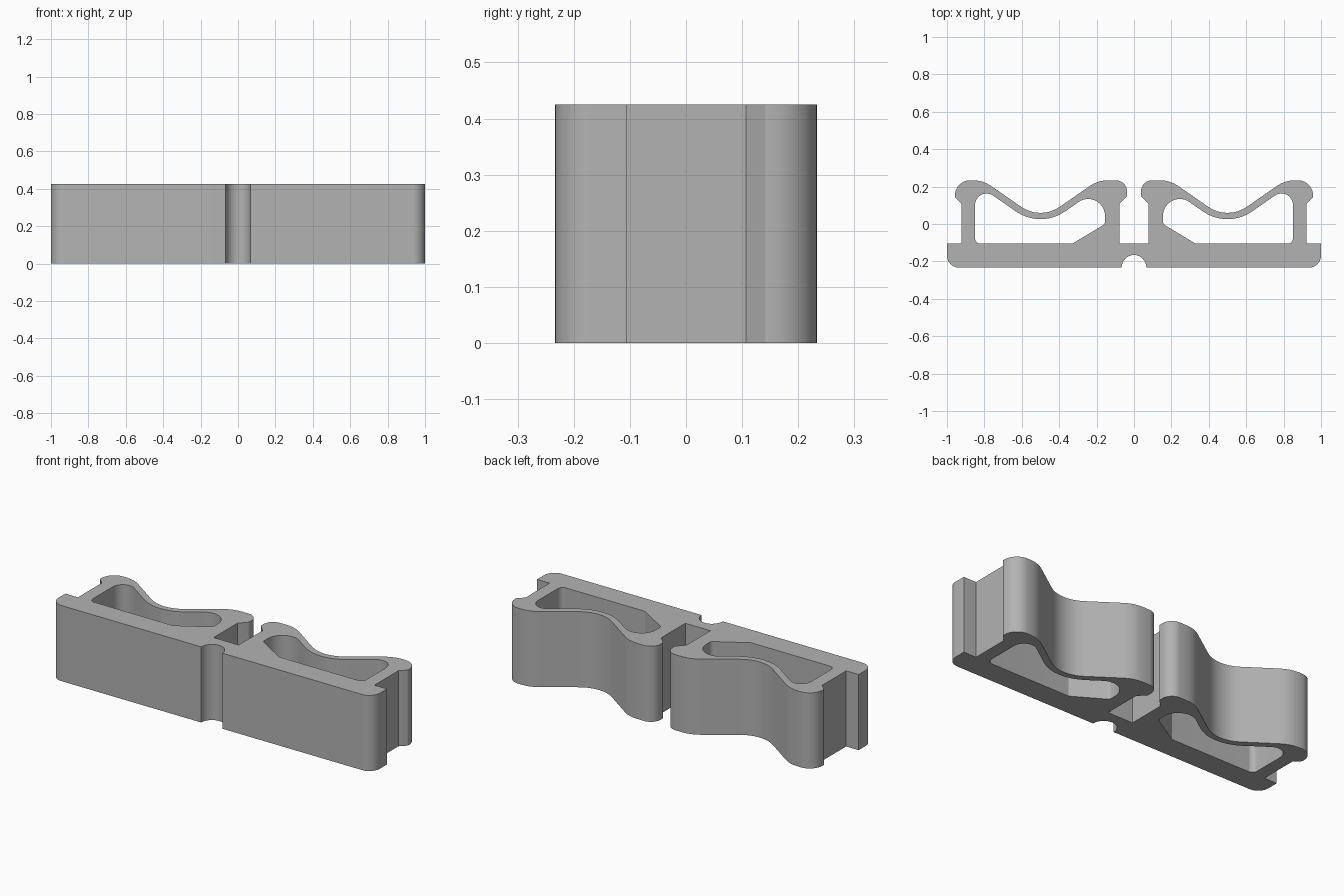
import bpy, bmesh, math
from mathutils import Vector

if "Cube" in bpy.data.objects:
    bpy.data.objects.remove(bpy.data.objects["Cube"], do_unlink=True)

HEIGHT = 0.425
BACK = 0.2335
FLOOR = -0.105


def fillet(corners, closed):
    """Round each corner (x, y, radius) of a path with an arc."""
    pts = []
    n = len(corners)
    for i, (x, y, r) in enumerate(corners):
        p = Vector((x, y))
        if r == 0 or (not closed and i in (0, n - 1)):
            pts.append(p)
            continue
        a = (Vector(corners[i - 1][:2]) - p).normalized()
        b = (Vector(corners[(i + 1) % n][:2]) - p).normalized()
        half = a.angle(b) / 2
        centre = p + (a + b).normalized() * (r / math.sin(half))
        start = p + a * (r / math.tan(half)) - centre
        end = p + b * (r / math.tan(half)) - centre
        sweep = math.atan2(start.x * end.y - start.y * end.x, start.dot(end))
        steps = max(3, math.ceil(abs(sweep) / math.radians(9)))
        for k in range(steps + 1):
            t = sweep * k / steps
            c, s = math.cos(t), math.sin(t)
            pts.append(centre + Vector((c * start.x - s * start.y,
                                        s * start.x + c * start.y)))
    return pts


def mirrored(pts):
    return [Vector((-p.x, p.y)) for p in reversed(pts)]


# Half outline: base, end post with lip, wavy back wall, inner post
half_outline = fillet([
    (0.066, -BACK, 0), (1.0, -BACK, 0.065), (1.0, FLOOR, 0),
    (0.922, FLOOR, 0), (0.922, 0.107, 0), (0.957, 0.142, 0.01),
    (0.957, BACK, 0.08), (0.807, BACK, 0.17), (0.5, 0.02, 0.18),
    (0.193, BACK, 0.17), (0.037, BACK, 0.06), (0.037, 0.15, 0.01),
    (0.078, 0.107, 0), (0.078, FLOOR, 0)], closed=False)

# Round relief groove at the middle of the front
groove = [Vector((0.066 * math.cos(a), -BACK + 0.068 * math.sin(a)))
          for a in (math.pi * (1 - k / 16) for k in range(1, 16))]

# Window through each half
window = fillet([
    (0.85, FLOOR, 0.03), (0.85, 0.22, 0.062), (0.5, -0.025, 0.23),
    (0.155, 0.2165, 0.09), (0.155, 0.0, 0.025), (0.33, FLOOR, 0)], closed=True)

loops = [half_outline + mirrored(half_outline) + groove, window, mirrored(window)]

# Fill the profile and raise it to full height
bm = bmesh.new()
edges = []
for loop in loops:
    verts = [bm.verts.new((p.x, p.y, 0)) for p in loop]
    edges += [bm.edges.new((v, verts[(i + 1) % len(verts)]))
              for i, v in enumerate(verts)]
bmesh.ops.triangle_fill(bm, edges=edges, use_beauty=True, normal=(0, 0, 1))
raised = bmesh.ops.extrude_face_region(bm, geom=bm.faces[:], use_keep_orig=True)
bmesh.ops.translate(bm, vec=(0, 0, HEIGHT),
                    verts=[g for g in raised["geom"] if isinstance(g, bmesh.types.BMVert)])
bmesh.ops.recalc_face_normals(bm, faces=bm.faces[:])
mesh = bpy.data.meshes.new("double_clip_body")
bm.to_mesh(mesh)
bm.free()

body = bpy.data.objects.new("double_clip_body", mesh)
bpy.context.collection.objects.link(body)

# Plain grey finish
grey = bpy.data.materials.new("plain_grey")
grey.use_nodes = True
colour = (0.45, 0.45, 0.45, 1)
grey.diffuse_color = colour
grey.node_tree.nodes["Principled BSDF"].inputs["Base Color"].default_value = colour
mesh.materials.append(grey)

bpy.ops.object.select_all(action="DESELECT")
body.select_set(True)
bpy.context.view_layer.objects.active = body
bpy.ops.object.shade_smooth_by_angle(angle=math.radians(30))
